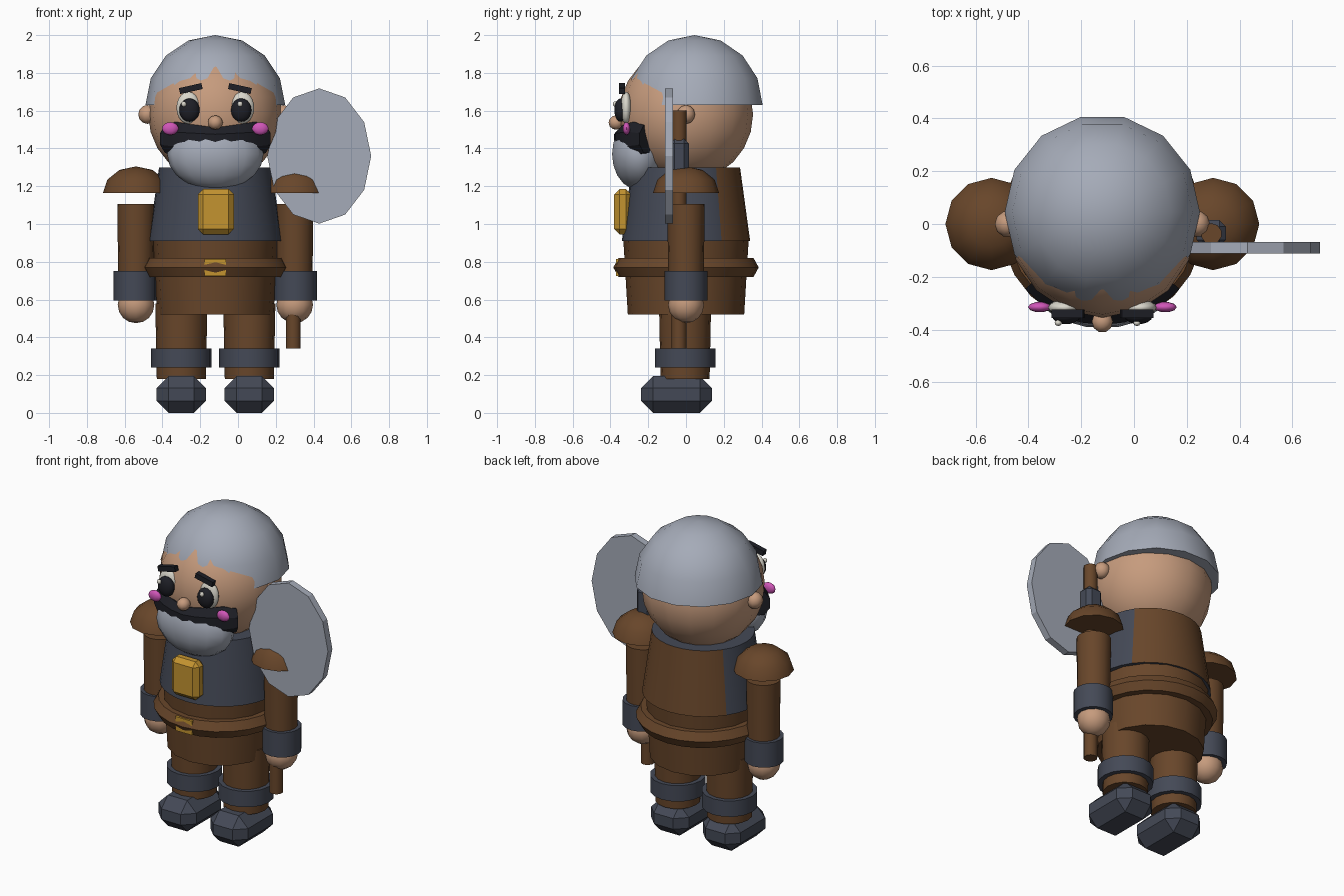
import bpy, bmesh, math
from mathutils import Matrix, Vector

if "Cube" in bpy.data.objects:
    bpy.data.objects.remove(bpy.data.objects["Cube"])

CX = -0.12  # body centre line


def material(name, rgb):
    m = bpy.data.materials.new(name)
    lin = [((c / 255 + 0.055) / 1.055) ** 2.4 for c in rgb]
    m.diffuse_color = (*lin, 1)
    m.use_nodes = True
    m.node_tree.nodes["Principled BSDF"].inputs["Base Color"].default_value = m.diffuse_color
    return m


SKIN = material("skin", (198, 155, 125))
HAIR = material("silver grey", (165, 171, 184))
BROWN = material("brown leather", (104, 70, 42))
SLATE = material("slate grey", (68, 73, 86))
BLACK = material("black", (30, 31, 38))
GOLD = material("gold", (196, 148, 48))
PINK = material("pink", (208, 86, 184))
WHITE = material("eye white", (218, 215, 204))


def finish(name, bm, mats, angle=40):
    bmesh.ops.recalc_face_normals(bm, faces=bm.faces)
    me = bpy.data.meshes.new(name)
    bm.to_mesh(me)
    bm.free()
    for m in mats:
        me.materials.append(m)
    for p in me.polygons:
        p.use_smooth = angle > 0
    if angle > 0:
        me.set_sharp_from_angle(angle=math.radians(angle))
    ob = bpy.data.objects.new(name, me)
    bpy.context.collection.objects.link(ob)
    return ob


def ball(name, loc, rad, mat, seg=14, rings=8, half=False):
    bm = bmesh.new()
    turn = Matrix.Rotation(math.pi / 2, 4, 'Z')
    bmesh.ops.create_uvsphere(bm, u_segments=seg, v_segments=rings, radius=1, matrix=turn)
    if half:  # keep the upper dome and close its base
        low = [v for v in bm.verts if v.co.z < -0.01]
        bmesh.ops.delete(bm, geom=low, context='VERTS')
        bmesh.ops.holes_fill(bm, edges=[e for e in bm.edges if e.is_boundary], sides=0)
    bm.transform(Matrix.Translation(loc) @ Matrix.Diagonal((*rad, 1)))
    return finish(name, bm, [mat], 60)


def tube(name, x, y, z0, z1, r0, r1, mat, seg=16):
    bm = bmesh.new()
    bmesh.ops.create_cone(bm, cap_ends=True, segments=seg, radius1=r0, radius2=r1,
                          depth=z1 - z0, matrix=Matrix.Translation((x, y, (z0 + z1) / 2)))
    return finish(name, bm, [mat])


def box(name, loc, size, mat, bevel=0.0, tilt=0.0):
    bm = bmesh.new()
    bmesh.ops.create_cube(bm, size=1, matrix=Matrix.Diagonal((*size, 1)))
    if bevel:
        bmesh.ops.bevel(bm, geom=bm.edges[:], offset=bevel, segments=1, affect='EDGES')
    bm.transform(Matrix.Translation(loc) @ Matrix.Rotation(tilt, 4, 'Y'))
    return finish(name, bm, [mat], 0)


# head, hair and beard
ball("head", (CX, 0, 1.58), (0.355, 0.355, 0.355), SKIN, 16, 12)
ball("hair", (CX, 0.045, 1.63), (0.37, 0.37, 0.37), HAIR, 14, 8, True)
ball("beard", (CX, -0.25, 1.37), (0.255, 0.145, 0.19), HAIR, 14, 10)
ball("nose", (CX, -0.37, 1.537), (0.04, 0.042, 0.038), SKIN, 10, 6)

# moustache: chunky bar wrapped around the face, thicker at the ends
bm = bmesh.new()
rows = []
for i in range(9):
    s = i / 4 - 1
    a = math.radians(50) * s
    rise = 0.062 + 0.034 * min(1, abs(s) * 1.25) - (0.02 if abs(s) == 1 else 0)
    row = []
    for k in range(8):
        t = math.radians(22.5 + 45 * k)
        rad = 0.325 + 0.062 * math.cos(t)
        z = 1.45 + rise * 1.05 * math.sin(t)
        row.append(bm.verts.new((CX + rad * math.sin(a), -rad * math.cos(a), z)))
    rows.append(row)
for p, q in zip(rows, rows[1:]):
    for k in range(8):
        bm.faces.new((p[k], p[k - 1], q[k - 1], q[k]))
bm.faces.new(rows[0])
bm.faces.new(rows[-1])
finish("moustache", bm, [BLACK], 30)

# paired parts, mirrored across the body centre line
for side, s in (("left", -1), ("right", 1)):
    ball(side + "_ear", (CX + s * 0.36, 0, 1.58), (0.048, 0.05, 0.05), SKIN, 10, 6)
    ball(side + "_eye", (CX + s * 0.143, -0.317, 1.615), (0.063, 0.03, 0.085), WHITE, 14, 10)
    ball(side + "_pupil", (CX + s * 0.137, -0.347, 1.603), (0.054, 0.033, 0.062), BLACK, 14, 10)
    ball(side + "_glint", (CX + s * 0.137 - 0.018 + 0.012 * s, -0.375, 1.635),
         (0.014, 0.012, 0.015), WHITE, 8, 6)
    ball(side + "_cheek", (CX + s * 0.238, -0.315, 1.505), (0.044, 0.02, 0.034), PINK, 10, 8)
    box(side + "_eyebrow", (CX + s * 0.13, -0.34, 1.717), (0.122, 0.032, 0.032), BLACK,
        tilt=s * 0.22)

    ball(side + "_shoulder_pad", (CX + s * 0.42, 0, 1.165), (0.175, 0.175, 0.14), BROWN, 12, 6, True)
    ax = CX + s * 0.42
    tube(side + "_arm", ax, 0, 0.6, 1.105, 0.093, 0.099, BROWN)
    tube(side + "_wrist_cuff", ax + s * 0.005, 0, 0.595, 0.75, 0.113, 0.113, SLATE)
    ball(side + "_hand", (ax, 0, 0.572), (0.097, 0.095, 0.097), SKIN, 12, 8)

    lx = CX + s * 0.18
    tube(side + "_leg", lx, -0.005, 0.18, 0.58, 0.13, 0.138, BROWN)
    tube(side + "_ankle_cuff", lx, -0.005, 0.24, 0.34, 0.16, 0.16, SLATE)
    box(side + "_boot", (lx, -0.05, 0.0975), (0.262, 0.375, 0.195), SLATE, 0.064)

# tunic: slate vest wraps the front, brown leather covers the back
bm = bmesh.new()
bmesh.ops.create_cone(bm, cap_ends=True, segments=32, radius1=0.35, radius2=0.295, depth=0.39,
                      matrix=Matrix.Rotation(math.radians(33.75), 4, 'Z'))
for f in bm.faces:
    f.material_index = 0 if f.calc_center_median().y > 0.18 else 1
bm.transform(Matrix.Translation((CX, 0, 1.105)) @ Matrix.Diagonal((1.01, 0.97, 1, 1)))
finish("tunic", bm, [BROWN, SLATE])

tube("skirt", CX, 0, 0.52, 0.92, 0.308, 0.332, BROWN, 16)

# belt ring
bm = bmesh.new()
ring = []
for i in range(24):
    a = math.tau * i / 24
    row = []
    for k in range(6):
        t = math.tau * k / 6
        r = 0.33 + 0.055 * math.cos(t)
        row.append(bm.verts.new((CX + r * math.cos(a), r * math.sin(a), 0.77 + 0.058 * math.sin(t))))
    ring.append(row)
for i in range(24):
    p, q = ring[i - 1], ring[i]
    for k in range(6):
        bm.faces.new((p[k], p[k - 1], q[k - 1], q[k]))
finish("belt", bm, [BROWN], 50)

box("belt_buckle", (CX, -0.345, 0.77), (0.115, 0.05, 0.088), GOLD)
box("chest_plate", (CX + 0.003, -0.335, 1.065), (0.19, 0.09, 0.24), GOLD, 0.028)

# axe
tube("axe_handle", 0.293, -0.037, 0.34, 1.6, 0.04, 0.04, BROWN, 10)
box("axe_collar", (0.293, -0.035, 1.33), (0.112, 0.1, 0.24), SLATE, 0.025)
bm = bmesh.new()
bmesh.ops.create_cone(bm, cap_ends=True, segments=12, radius1=1, radius2=1, depth=1)
bm.transform(Matrix.Translation((0.43, -0.09, 1.36)) @ Matrix.Diagonal((0.275, 0.044, 0.358, 1))
             @ Matrix.Rotation(math.pi / 2, 4, 'X'))
finish("axe_blade", bm, [HAIR], 0)
